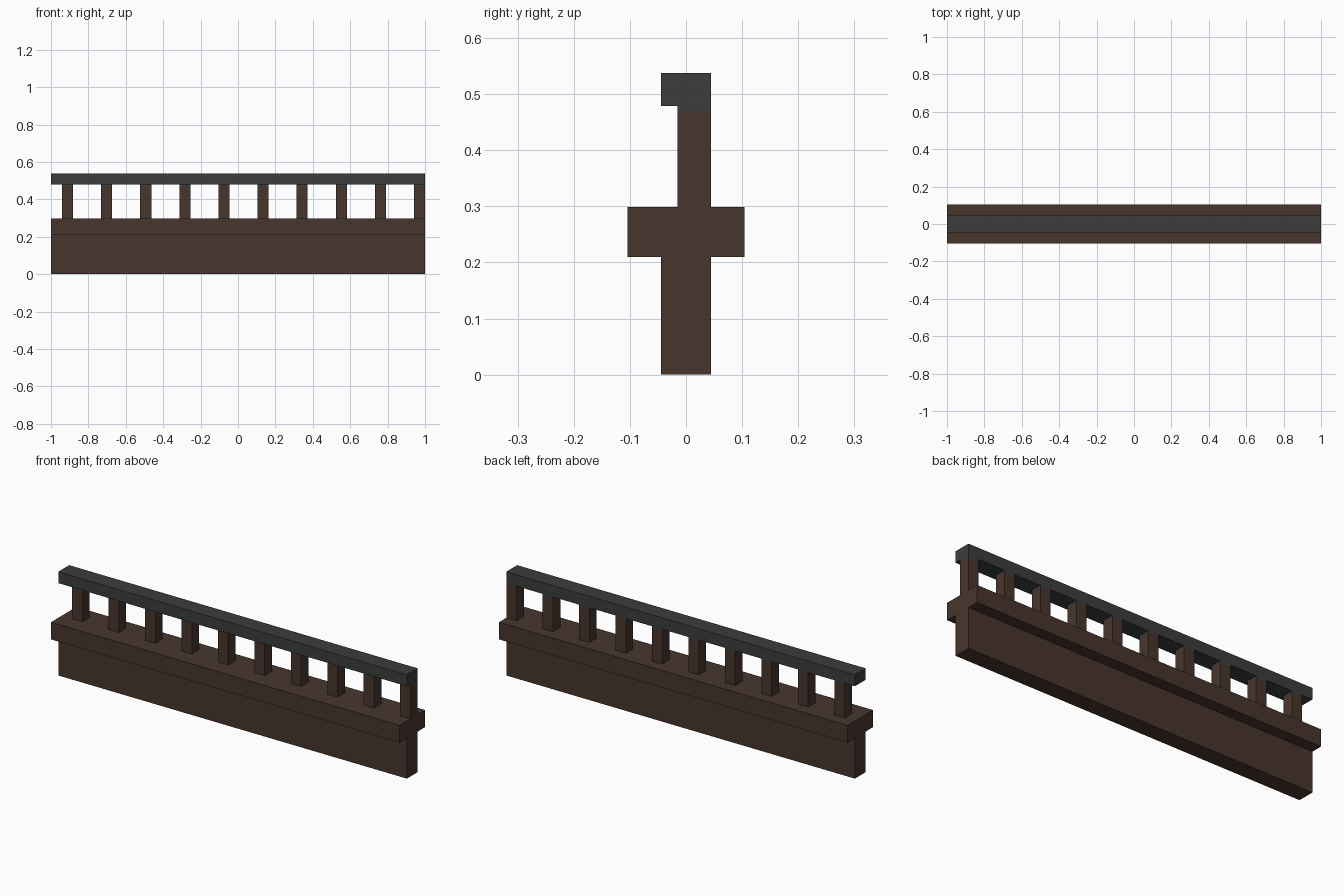
import bpy

if "Cube" in bpy.data.objects:
    bpy.data.objects.remove(bpy.data.objects["Cube"])


def material(name, color):
    m = bpy.data.materials.new(name)
    m.diffuse_color = (*color, 1.0)
    m.use_nodes = True
    m.node_tree.nodes["Principled BSDF"].inputs["Base Color"].default_value = m.diffuse_color
    return m


brown = material("dark_brown_wood", (0.064, 0.036, 0.027))
grey = material("charcoal_grey", (0.045, 0.046, 0.047))


def box(name, x, y, z, mat):
    """Box from (min, max) ranges on each axis."""
    verts = [(a, b, c) for a in x for b in y for c in z]
    faces = [(0, 1, 3, 2), (4, 6, 7, 5), (0, 4, 5, 1),
             (2, 3, 7, 6), (0, 2, 6, 4), (1, 5, 7, 3)]
    me = bpy.data.meshes.new(name)
    me.from_pydata(verts, [], faces)
    me.materials.append(mat)
    ob = bpy.data.objects.new(name, me)
    bpy.context.collection.objects.link(ob)
    return ob


# Solid lower wall, wide ledge and handrail, all full length
box("lower_wall", (-1, 1), (-0.0445, 0.0445), (0, 0.21), brown)
box("ledge", (-1, 1), (-0.104, 0.104), (0.21, 0.299), brown)
box("handrail", (-1, 1), (-0.0445, 0.0445), (0.479, 0.538), grey)

# Ten balusters, flush with the back and the right end, with thin grey tops
COUNT, WIDTH, PITCH = 10, 0.059, 0.2091
for i in range(COUNT):
    right = 1 - i * PITCH
    span = (right - WIDTH, right)
    box(f"baluster_{i + 1}", span, (-0.015, 0.0445), (0.299, 0.47), brown)
    box(f"baluster_top_{i + 1}", span, (-0.015, 0.0445), (0.47, 0.479), grey)
